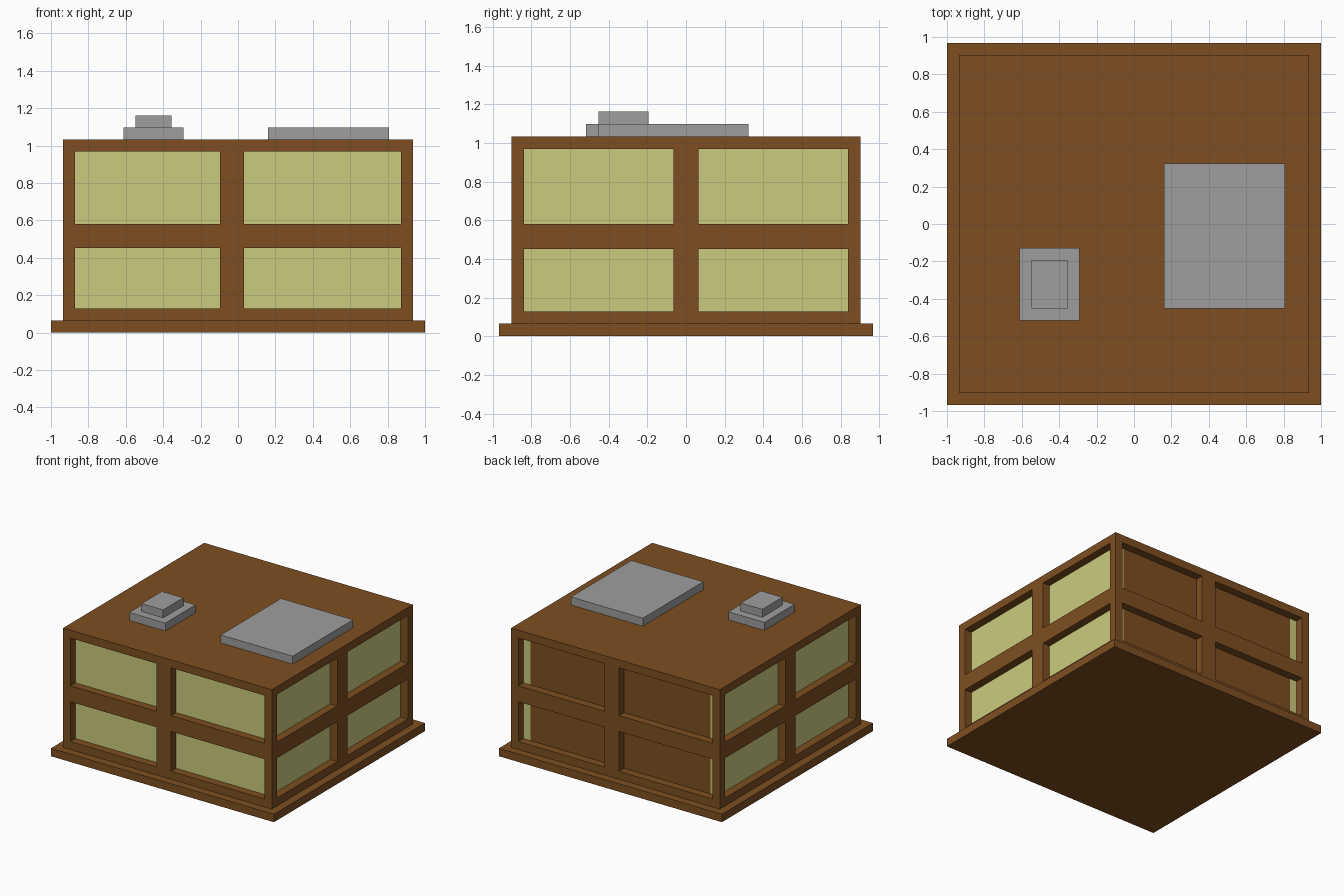
import bpy, bmesh
from mathutils import Vector

if "Cube" in bpy.data.objects:
    bpy.data.objects.remove(bpy.data.objects["Cube"])

U = 2 / 31  # block unit: the plinth is 31 x 30 blocks


def material(name, rgb):
    m = bpy.data.materials.new(name)
    lin = [((c / 255 + 0.055) / 1.055) ** 2.4 for c in rgb]
    m.diffuse_color = (*lin, 1)
    m.use_nodes = True
    m.node_tree.nodes["Principled BSDF"].inputs["Base Color"].default_value = m.diffuse_color
    return m


BROWN = material("brown_wall", (126, 78, 33))
GLASS = material("yellow_glass", (203, 203, 126))
GREY = material("grey_metal", (158, 158, 158))


def pos(x, y, z):
    """Block coordinates to world coordinates."""
    return Vector(((x - 15.5) * U, (y - 15) * U, z * U))


def box_mesh(lo, hi):
    bm = bmesh.new()
    bmesh.ops.create_cube(bm, size=1)
    a, b = pos(*lo), pos(*hi)
    for v in bm.verts:
        v.co = Vector([b[i] if v.co[i] > 0 else a[i] for i in range(3)])
    return bm


def finish(bm, name, *mats):
    me = bpy.data.meshes.new(name)
    bm.to_mesh(me)
    bm.free()
    for m in mats:
        me.materials.append(m)
    ob = bpy.data.objects.new(name, me)
    bpy.context.collection.objects.link(ob)
    return ob


# Plinth and roof units
finish(box_mesh((0, 0, 0), (31, 30, 1)), "plinth", BROWN)
finish(box_mesh((18, 8, 16), (28, 20, 17)), "large_roof_unit", GREY)
finish(box_mesh((6, 7, 16), (11, 13, 17)), "small_roof_unit", GREY)
finish(box_mesh((7, 8, 17), (10, 12, 18)), "small_roof_unit_cap", GREY)

# Building body: slice along the window edges, then push windows in one block
body = box_mesh((1, 1, 1), (30, 29, 16))
cuts = ((2, 3, 14, 15, 16, 17, 28, 29), (2, 14, 16, 28), (2, 7, 9, 15))
for axis, ks in enumerate(cuts):
    n = Vector([float(i == axis) for i in range(3)])
    for k in ks:
        bmesh.ops.bisect_plane(body, geom=body.verts[:] + body.edges[:] + body.faces[:],
                               plane_co=pos(k, k, k), plane_no=n)
body.normal_update()

# Each side: outward normal, ranges of the window columns
sides = (((0, -1, 0), ((2, 14), (16, 29))),   # front
         ((0, 1, 0), ((2, 15), (17, 29))),    # back
         ((-1, 0, 0), ((2, 14), (16, 28))),   # left
         ((1, 0, 0), ((2, 14), (16, 28))))    # right
floors = ((2, 7), (9, 15))


def inside(v, spans):
    return any(a < v < b for a, b in spans)


for normal, columns in sides:
    n = Vector(normal)
    back = normal[1] == 1
    panes = []
    for f in body.faces:
        c = f.calc_center_median()
        bx, by, bz = c.x / U + 15.5, c.y / U + 15, c.z / U
        if f.normal.dot(n) > 0.9 and inside(bz, floors) and inside(by if normal[0] else bx, columns):
            panes.append(f)
            # Back panels are brown, showing only the ends of the side glazing
            f.material_index = 0 if back and 3 < bx < 28 else 1
    bmesh.ops.inset_region(body, faces=panes, thickness=0, depth=-U)
    # Recess walls belong to the frame
    body.normal_update()
    for f in body.faces:
        if abs(f.normal.dot(n)) < 0.1 and f not in panes:
            c = f.calc_center_median()
            edge = (c - pos(15.5, 15, 0)).dot(n) / U
            limit = 14.5 if normal[0] else 14
            if edge > limit - 0.9:
                f.material_index = 0

bmesh.ops.dissolve_limit(body, angle_limit=0.01, verts=body.verts[:],
                         edges=body.edges[:], delimit={'MATERIAL'})
finish(body, "building_body", BROWN, GLASS)
